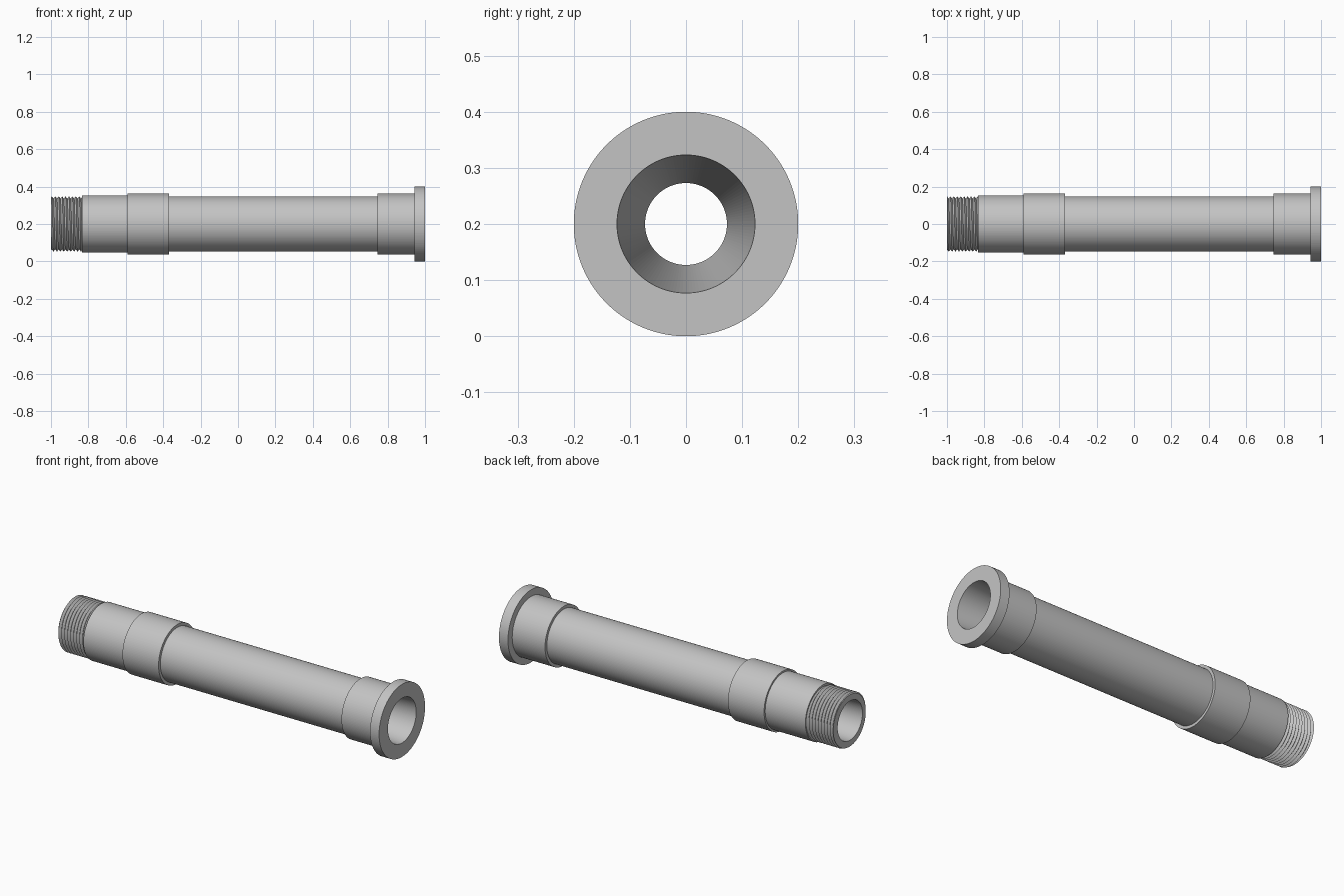
import bpy, bmesh, math

if "Cube" in bpy.data.objects:
    bpy.data.objects.remove(bpy.data.objects["Cube"])

N = 128          # sides around the axis
CZ = 0.2         # height of the axis
END, SHOULDER = -1.0, -0.835
BORE_EXIT = 0.108

metal = bpy.data.materials.new("grey metal")
metal.diffuse_color = (0.55, 0.55, 0.55, 1)
metal.use_nodes = True
metal.node_tree.nodes["Principled BSDF"].inputs["Base Color"].default_value = metal.diffuse_color


def sweep(name, rows, angle):
    """Skin a sweep around x; rows(t) returns the (x, radius) chain at turn fraction t."""
    bm = bmesh.new()
    rings = []
    for j in range(N + 1):
        a = 2 * math.pi * j / N
        rings.append([bm.verts.new((x, r * math.cos(a), CZ + r * math.sin(a)))
                      for x, r in rows(j / N)])
    for p, q in zip(rings, rings[1:]):
        for k in range(len(p) - 1):
            bm.faces.new((p[k], p[k + 1], q[k + 1], q[k]))
    bmesh.ops.remove_doubles(bm, verts=bm.verts, dist=1e-5)
    bmesh.ops.dissolve_degenerate(bm, edges=bm.edges, dist=1e-6)
    # chains run left to right on the outside, so this winding faces outward
    bmesh.ops.reverse_faces(bm, faces=bm.faces)
    me = bpy.data.meshes.new(name)
    bm.to_mesh(me)
    bm.free()
    me.materials.append(metal)
    ob = bpy.data.objects.new(name, me)
    bpy.context.collection.objects.link(ob)
    bpy.ops.object.select_all(action='DESELECT')
    ob.select_set(True)
    bpy.context.view_layer.objects.active = ob
    bpy.ops.object.shade_smooth_by_angle(angle=math.radians(angle))


# Tube with stepped collars, end flange and tapered bore
body = [(SHOULDER, 0.153), (-0.59, 0.153), (-0.59, 0.163), (-0.37, 0.163),
        (-0.37, 0.147), (0.745, 0.147), (0.745, 0.163), (0.945, 0.163),
        (0.945, 0.2), (1.0, 0.2), (1.0, 0.123),
        (0.3, 0.073), (0.15, 0.073), (END, BORE_EXIT)]
sweep("nozzle_body", lambda t: body, 1.5)

# Helical thread with its end face and shoulder
TURNS, ROOT, CREST = 9, 0.136, 0.148
PITCH = (SHOULDER - END) / TURNS


def thread_row(t):
    row = [(END, BORE_EXIT)]
    for k in range(-2, 2 * TURNS + 1):
        x = min(max(END + PITCH * (k / 2 + t), END), SHOULDER)
        u = ((x - END) / PITCH - t) % 1
        row.append((x, ROOT + (CREST - ROOT) * abs(2 * u - 1)))
    return row + [(SHOULDER, 0.153)]


sweep("screw_thread", thread_row, 25)
